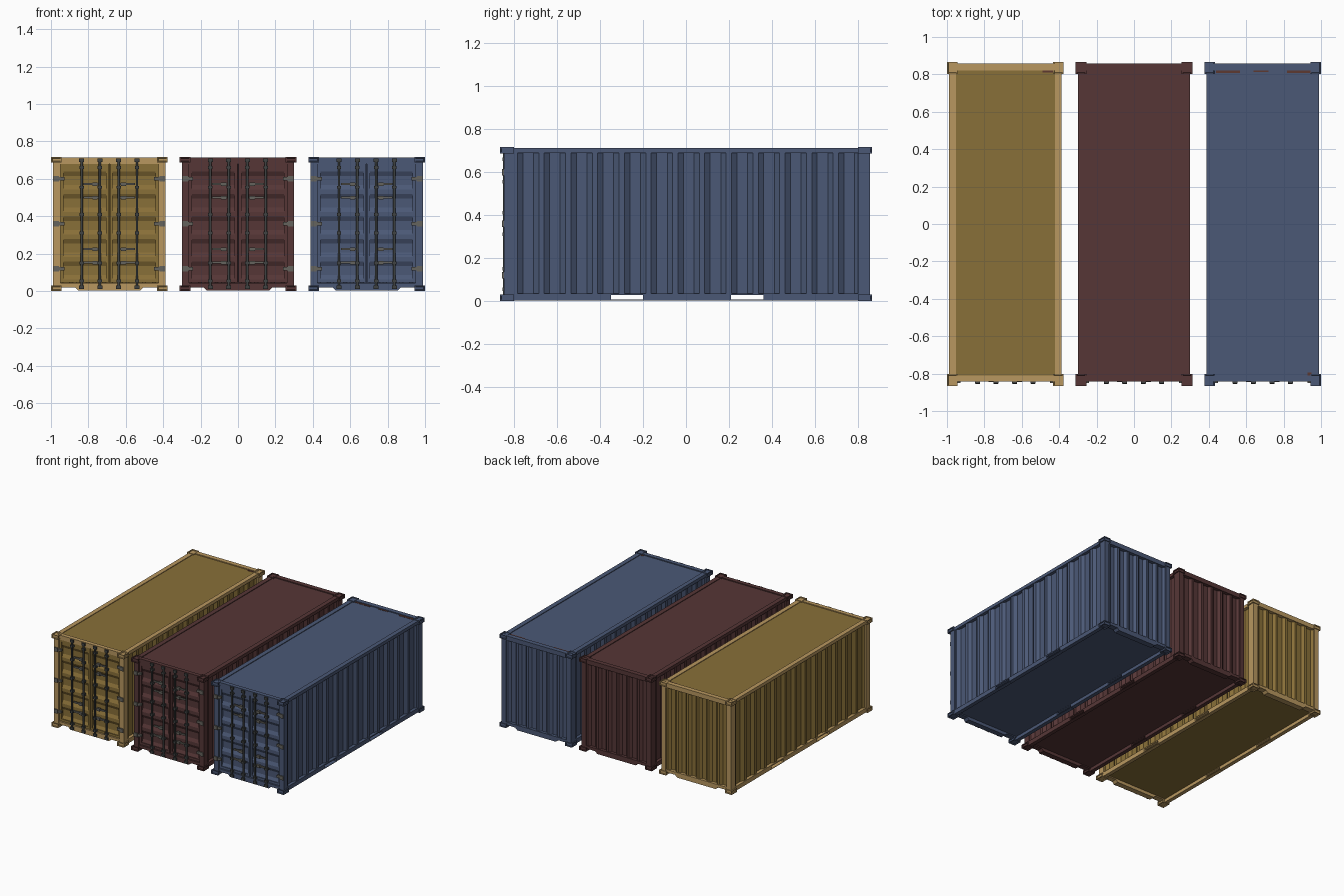
import bpy, bmesh
from math import radians
from mathutils import Matrix, Vector

if "Cube" in bpy.data.objects:
    bpy.data.objects.remove(bpy.data.objects["Cube"])


def material(name, rgb):
    m = bpy.data.materials.new(name)
    m.use_nodes = True
    m.diffuse_color = (*rgb, 1)
    bsdf = m.node_tree.nodes["Principled BSDF"]
    bsdf.inputs["Base Color"].default_value = (*rgb, 1)
    bsdf.inputs["Roughness"].default_value = 0.8
    return m


YELLOW = material("ochre panel", (0.25, 0.16, 0.04))
PALE = material("pale ochre frame", (0.48, 0.31, 0.115))
RED = material("maroon", (0.092, 0.037, 0.037))
BLUE = material("slate blue", (0.07, 0.098, 0.18))
STEEL = material("grey steel", (0.13, 0.125, 0.11))
ROD = material("dark steel", (0.05, 0.055, 0.055))
RUST = material("rust", (0.11, 0.04, 0.03))

TOP, HALF_W, HALF_L = 0.717, 0.312, 0.867
RAIL_X, DOOR_Y = 0.30, -0.83


def finish(bm, name, mat, origin, smooth=False):
    bmesh.ops.recalc_face_normals(bm, faces=bm.faces)
    mesh = bpy.data.meshes.new(name)
    bm.to_mesh(mesh)
    bm.free()
    mesh.materials.append(mat)
    ob = bpy.data.objects.new(name, mesh)
    ob.location.x = origin
    bpy.context.collection.objects.link(ob)
    if smooth:
        bpy.ops.object.select_all(action="DESELECT")
        ob.select_set(True)
        bpy.context.view_layer.objects.active = ob
        bpy.ops.object.shade_smooth_by_angle(angle=radians(40))
    return ob


def add_box(bm, lo, hi):
    lo, hi = Vector(lo), Vector(hi)
    mat = Matrix.Translation((lo + hi) / 2) @ Matrix.Diagonal((*(hi - lo), 1))
    return bmesh.ops.create_cube(bm, size=1, matrix=mat)["verts"]


def boxes(name, spans, mat, origin):
    bm = bmesh.new()
    for lo, hi in spans:
        add_box(bm, lo, hi)
    return finish(bm, name, mat, origin)


def mirrored(lo, hi):
    """A box span and its copy across x = 0."""
    return [(lo, hi), ((-hi[0], *lo[1:]), (-lo[0], *hi[1:]))]


def corrugated(name, length, height, count, depth, placement, mat, origin):
    """Trapezoid-ribbed sheet along x, standing in z, facing -y."""
    bm = bmesh.new()
    step = length / count
    profile = [(-length / 2, 0)]
    for i in range(count):
        start = -length / 2 + i * step
        for t, d in ((0.2, 0), (0.4, depth), (0.8, depth), (1, 0)):
            profile.append((start + t * step, d))
    low = [bm.verts.new((u, d, -height / 2)) for u, d in profile]
    high = [bm.verts.new((u, d, height / 2)) for u, d in profile]
    for i in range(len(profile) - 1):
        bm.faces.new((low[i], low[i + 1], high[i + 1], high[i]))
    bm.transform(placement)
    mesh = bpy.data.meshes.new(name)
    bm.to_mesh(mesh)
    bm.free()
    mesh.materials.append(mat)
    ob = bpy.data.objects.new(name, mesh)
    ob.location.x = origin
    bpy.context.collection.objects.link(ob)


def castings(name, mat, origin):
    # Corner blocks with a recessed pocket in each face
    bm = bmesh.new()
    for sx in (-1, 1):
        for sy in (-1, 1):
            for z in (0, TOP - 0.03):
                xs = sorted((sx * 0.255, sx * HALF_W))
                ys = sorted((sy * 0.802, sy * HALF_L))
                add_box(bm, (xs[0], ys[0], z), (xs[1], ys[1], z + 0.03))
    bmesh.ops.recalc_face_normals(bm, faces=bm.faces)
    bmesh.ops.inset_individual(bm, faces=bm.faces[:], thickness=0.009, depth=0)
    bmesh.ops.inset_individual(bm, faces=bm.faces[:len(bm.faces)][:48],
                               thickness=0.001, depth=-0.006)
    finish(bm, name, mat, origin)


def frame(tag, mat, x):
    castings(tag + "_corner_castings", mat, x)
    posts = mirrored((0.262, -0.848, 0.02), (RAIL_X, -0.80, TOP - 0.02))
    posts += mirrored((0.262, 0.80, 0.02), (RAIL_X, 0.858, TOP - 0.02))
    boxes(tag + "_corner_posts", posts, mat, x)

    # Upper rails stand a little above the roof sheet
    rails = mirrored((0.265, -0.82, 0.688), (RAIL_X, 0.83, TOP - 0.004))
    rails += [((-0.27, -0.842, 0.68), (0.27, -0.81, TOP - 0.002)),
              ((-0.27, 0.822, 0.68), (0.27, 0.858, TOP - 0.002))]
    boxes(tag + "_top_rails", rails, mat, x)

    # Lower side rails broken by fork pockets, each closed by a thin strap
    rails = mirrored((0.27, -0.82, 0.027), (RAIL_X, 0.82, 0.036))
    for a, b in ((-0.82, -0.35), (-0.2, 0.21), (0.36, 0.82)):
        rails += mirrored((0.27, a, 0.003), (RAIL_X, b, 0.03))
    for a, b in ((-0.35, -0.2), (0.21, 0.36)):
        rails += mirrored((0.27, a, 0.002), (RAIL_X, b, 0.006))
    boxes(tag + "_bottom_side_rails", rails, mat, x)

    # End sills drop lower in the middle
    for end, a, b in (("front", -0.842, -0.80), ("rear", 0.81, 0.855)):
        bm = bmesh.new()
        add_box(bm, (-0.27, a, 0.02), (0.27, b, 0.042))
        for v in add_box(bm, (-0.185, a, 0.003), (0.185, b, 0.022)):
            if v.co.z < 0.01:
                v.co.x *= 0.9
        finish(bm, tag + "_" + end + "_sill", mat, x)


def shell(tag, mat, x):
    boxes(tag + "_roof", [((-0.27, -0.815, 0.70), (0.27, 0.828, 0.708))], mat, x)
    boxes(tag + "_floor", [((-0.28, -0.81, 0.028), (0.28, 0.82, 0.036))], mat, x)
    mid = 0.362
    for side, s in (("left", 1), ("right", -1)):
        place = Matrix.Translation((s * 0.294, 0, mid)) @ Matrix.Rotation(radians(90 * s), 4, "Z")
        corrugated(f"{tag}_{side}_wall", 1.62, 0.66, 13, 0.018, place, mat, x)
    place = Matrix.Translation((0, 0.85, mid)) @ Matrix.Rotation(radians(180), 4, "Z")
    corrugated(tag + "_rear_wall", 0.53, 0.65, 6, 0.018, place, mat, x)

    # Two door leaves, each a border around a sheet with horizontal ribs
    for side, s in (("left", 1), ("right", -1)):
        place = Matrix.Translation((s * 0.132, DOOR_Y, mid)) @ Matrix.Rotation(radians(90), 4, "Y")
        corrugated(f"{tag}_{side}_door_panel", 0.60, 0.25, 5, 0.012, place, mat, x)
    border = mirrored((0.003, DOOR_Y - 0.005, 0.045), (0.018, -0.81, 0.678))
    border += mirrored((0.246, DOOR_Y - 0.005, 0.045), (0.262, -0.81, 0.678))
    for z in (0.045, 0.66):
        border += mirrored((0.018, DOOR_Y - 0.005, z), (0.246, -0.81, z + 0.018))
    boxes(tag + "_door_borders", border, mat, x)


def hardware(tag, x):
    # Locking rods with collars
    rod_y = -0.846
    bm = bmesh.new()
    collars, brackets = [], []
    for rx in (-0.148, -0.05, 0.05, 0.148):
        place = Matrix.Translation((rx, rod_y, 0.36))
        bmesh.ops.create_cone(bm, cap_ends=True, segments=10, radius1=0.007,
                              radius2=0.007, depth=0.70, matrix=place)
        for z in (0.055, 0.15, 0.31, 0.41, 0.555, 0.66):
            collars.append(((rx - 0.012, rod_y - 0.009, z - 0.008),
                            (rx + 0.012, DOOR_Y, z + 0.008)))
        for z in (0.02, 0.70):
            collars.append(((rx - 0.013, rod_y - 0.008, z - 0.01),
                            (rx + 0.013, DOOR_Y, z + 0.01)))
    finish(bm, tag + "_locking_rods", ROD, x, smooth=True)
    boxes(tag + "_rod_collars", collars, ROD, x)

    # Handles and their catches between each pair of rods
    for z in (0.152, 0.225, 0.50, 0.572):
        brackets += mirrored((0.058, -0.843, z - 0.006), (0.138, -0.834, z + 0.006))
        brackets += mirrored((0.062, -0.846, z - 0.011), (0.09, -0.829, z + 0.009))
    boxes(tag + "_handles", brackets, STEEL, x)

    # Door hinges on the corner posts
    hinges = []
    for z in (0.12, 0.36, 0.60):
        hinges += mirrored((0.24, -0.85, z - 0.009), (0.285, -0.834, z + 0.009))
        hinges += mirrored((0.268, -0.856, z - 0.015), (0.298, -0.84, z + 0.015))
    boxes(tag + "_hinges", hinges, STEEL, x)


for tag, x, panel, edge in (("yellow", -0.688, YELLOW, PALE),
                            ("maroon", 0, RED, RED),
                            ("blue", 0.688, BLUE, BLUE)):
    frame(tag, edge, x)
    shell(tag, panel, x)
    hardware(tag, x)

# Rust along the roof edges
boxes("blue_roof_rust", [((-0.25, 0.808, 0.706), (-0.12, 0.822, 0.71)),
                         ((-0.05, 0.812, 0.706), (0.03, 0.822, 0.71)),
                         ((0.13, 0.806, 0.706), (0.26, 0.822, 0.71)),
                         ((0.24, -0.81, 0.706), (0.262, -0.795, 0.71))], RUST, 0.688)
boxes("yellow_roof_rust", [((0.2, 0.81, 0.706), (0.262, 0.822, 0.71))], RUST, -0.688)
